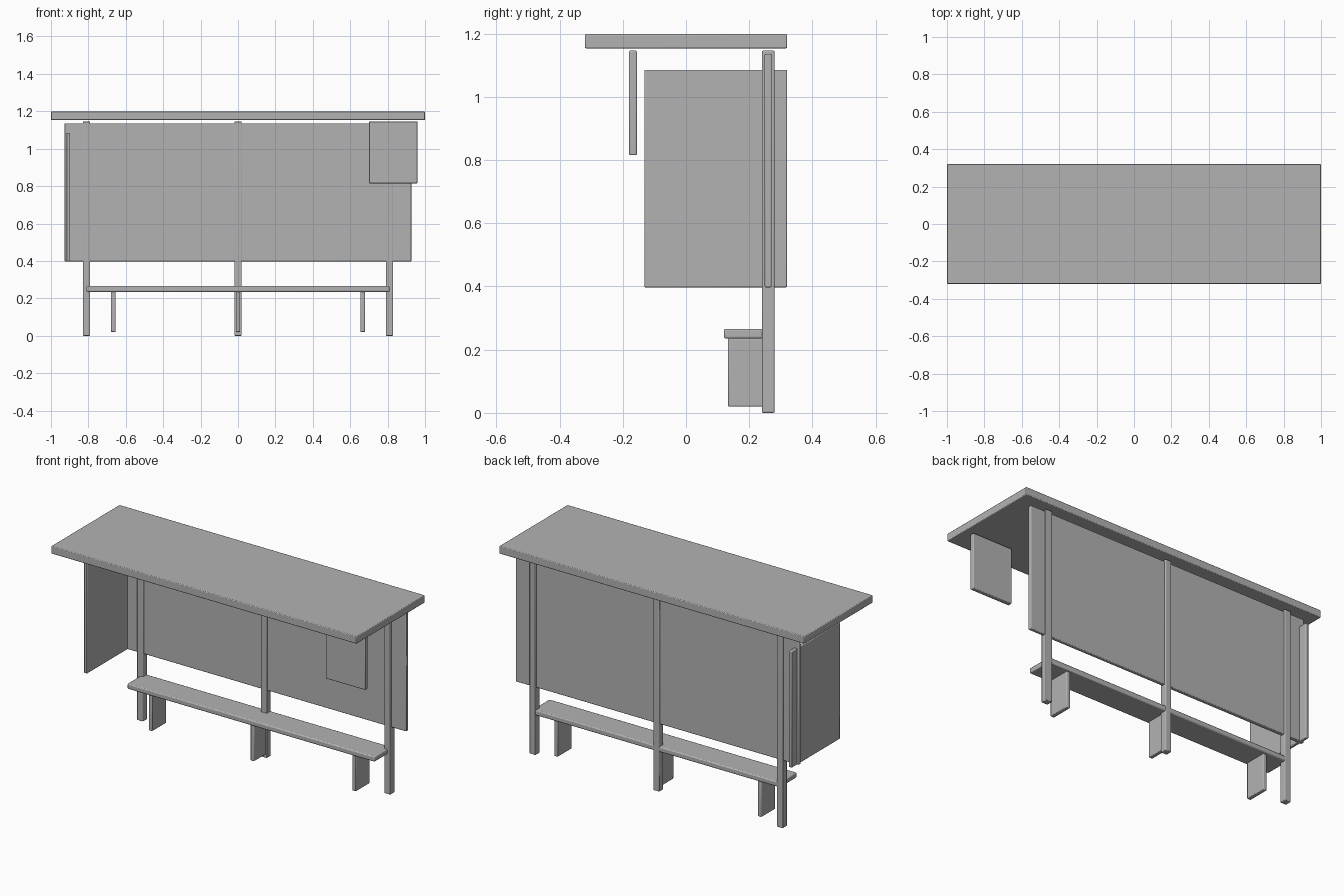
import bpy

if "Cube" in bpy.data.objects:
    bpy.data.objects.remove(bpy.data.objects["Cube"])

# Single flat grey for the whole shelter
grey = bpy.data.materials.new("grey")
grey.diffuse_color = (0.45, 0.45, 0.45, 1)
grey.use_nodes = True
grey.node_tree.nodes["Principled BSDF"].inputs["Base Color"].default_value = grey.diffuse_color


def slab(name, x, y, z, bevel=0.004):
    """Box spanning the given x, y and z ranges, with softened edges."""
    bpy.ops.mesh.primitive_cube_add(
        size=1, location=[(a + b) / 2 for a, b in (x, y, z)])
    ob = bpy.context.object
    ob.name = name
    ob.scale = [b - a for a, b in (x, y, z)]
    bpy.ops.object.transform_apply(location=False, rotation=False, scale=True)
    ob.data.materials.append(grey)
    mod = ob.modifiers.new("soft_edges", 'BEVEL')
    mod.width = bevel
    mod.segments = 2
    bpy.ops.object.shade_smooth_by_angle()
    return ob


# Roof
slab("roof", (-1, 1), (-0.32, 0.32), (1.153, 1.198))

# Wall panels and hanging sign
slab("back_panel", (-0.927, 0.927), (0.249, 0.271), (0.397, 1.136))
slab("side_panel", (-0.917, -0.897), (-0.132, 0.32), (0.397, 1.085))
slab("hanging_sign", (0.70, 0.96), (-0.18, -0.155), (0.815, 1.146))

# Three posts along the back
for side, x in (("left", -0.81), ("centre", 0), ("right", 0.81)):
    slab(side + "_post", (x - 0.02, x + 0.02), (0.24, 0.28), (0, 1.146))

# Bench and its plate legs
slab("bench_seat", (-0.81, 0.81), (0.12, 0.278), (0.235, 0.266), 0.006)
for side, x in (("left", -0.667), ("centre", 0), ("right", 0.667)):
    slab(side + "_bench_leg", (x - 0.012, x + 0.012), (0.133, 0.265), (0.02, 0.236))
